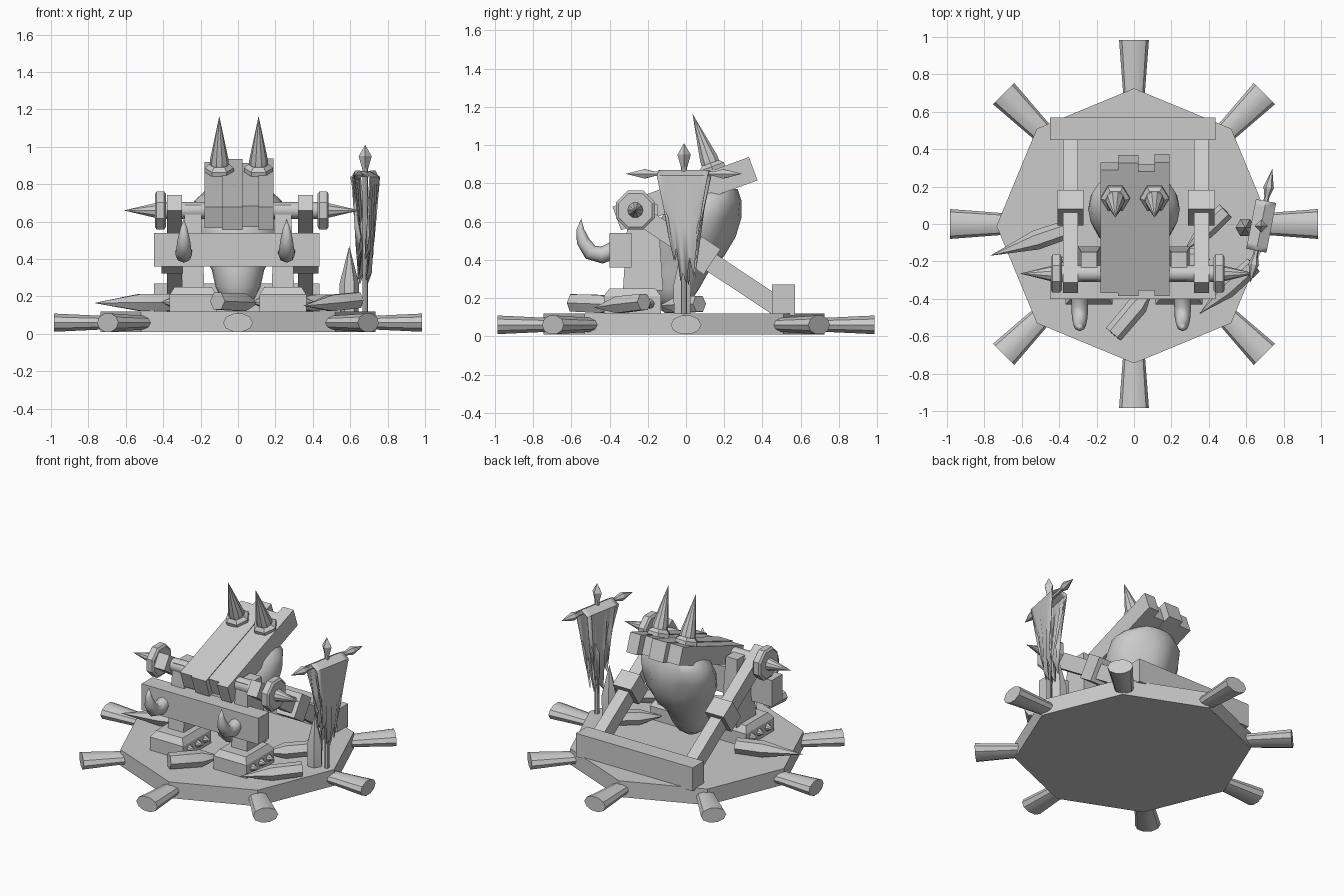
import bpy, bmesh, math
from mathutils import Vector, Matrix

if "Cube" in bpy.data.objects:
    bpy.data.objects.remove(bpy.data.objects["Cube"])

grey = bpy.data.materials.new("plain grey")
grey.diffuse_color = (0.6, 0.6, 0.6, 1)
grey.use_nodes = True
grey.node_tree.nodes["Principled BSDF"].inputs["Base Color"].default_value = grey.diffuse_color


def finish(name, bm, smooth=None):
    bmesh.ops.recalc_face_normals(bm, faces=bm.faces)
    me = bpy.data.meshes.new(name)
    bm.to_mesh(me)
    bm.free()
    me.materials.append(grey)
    ob = bpy.data.objects.new(name, me)
    bpy.context.collection.objects.link(ob)
    if smooth:
        bpy.context.view_layer.objects.active = ob
        ob.select_set(True)
        bpy.ops.object.shade_smooth_by_angle(angle=math.radians(smooth))
        ob.select_set(False)
    return ob


def box(name, lo, hi, taper=1.0):
    """Axis aligned block, optionally narrower at the top."""
    lo, hi = Vector(lo), Vector(hi)
    bm = bmesh.new()
    bmesh.ops.create_cube(bm, size=1)
    for v in bm.verts:
        k = taper if v.co.z > 0 else 1
        c = Vector((v.co.x * k, v.co.y * k, v.co.z))
        v.co = (lo + hi) / 2 + c * (hi - lo)
    return finish(name, bm)


def bar(name, a, b, width, thick):
    """Block running from a to b in the side plane, width along x."""
    a, b = Vector(a), Vector(b)
    d = b - a
    bm = bmesh.new()
    bmesh.ops.create_cube(bm, size=1)
    m = (Matrix.Translation((a + b) / 2) @ Matrix.Rotation(math.atan2(d.z, d.y), 4, 'X')
         @ Matrix.Diagonal((width, d.length, thick, 1)))
    bm.transform(m)
    return finish(name, bm)


def tube(name, path, radii, sides, smooth=None, turn=0.0, flat=1.0):
    """Loft of regular rings along a path; radius 0 closes to a point."""
    pts = [Vector(p) for p in path]
    bm = bmesh.new()
    rings = []
    for i, (p, r) in enumerate(zip(pts, radii)):
        d = pts[min(i + 1, len(pts) - 1)] - pts[max(i - 1, 0)]
        if d.length < 1e-6:
            d = pts[-1] - pts[0]
        d.normalize()
        side = d.cross(Vector((0, 0, 1)))
        side = side.normalized() if side.length > 1e-3 else Vector((1, 0, 0))
        up = side.cross(d)
        if r == 0:
            rings.append([bm.verts.new(p)])
            continue
        angs = [turn + 2 * math.pi * k / sides for k in range(sides)]
        rings.append([bm.verts.new(p + side * r * math.cos(t) + up * r * flat * math.sin(t)) for t in angs])
    for a, b in zip(rings, rings[1:]):
        for k in range(sides):
            j = (k + 1) % sides
            if len(b) == 1:
                bm.faces.new((a[k], a[j], b[0]))
            elif len(a) == 1:
                bm.faces.new((a[0], b[j], b[k]))
            else:
                bm.faces.new((a[k], a[j], b[j], b[k]))
    for r in (rings[0], rings[-1]):
        if len(r) > 2:
            bm.faces.new(r)
    return finish(name, bm, smooth)


def bullet(name, back, tip, r, body=0.5):
    a, b = Vector(back), Vector(tip)
    m = a.lerp(b, body)
    tube(name, [a, m, b], [r, r * 1.05, 0], 6, 25)


# Eight sided deck with eight flared handles
tube("deck", [(0, -0.01, 0.01), (0, -0.01, 0.12)], [0.735, 0.735], 8)
for k in range(8):
    t = k * math.pi / 4
    d = Vector((math.cos(t), math.sin(t), 0))
    z = Vector((0, 0, 0.06))
    tube("deck_handle", [d * 0.62 + z, d * 0.985 + z], [0.052, 0.08], 10, 35, flat=0.64)

# Rear and front cross beams
box("rear_beam", (-0.45, 0.45, 0.11), (0.435, 0.57, 0.27))
box("front_beam", (-0.45, -0.40, 0.36), (0.435, -0.285, 0.54))

# Sloping rails with collars
for x in (-0.34, 0.36):
    bar("sloping_rail", (x, 0.48, 0.155), (x, -0.34, 0.70), 0.08, 0.10)
    bar("rail_collar", (x, 0.137, 0.39), (x, 0.037, 0.456), 0.14, 0.16)

# Feet, posts, foot spikes and curved tusks
for s in (-1, 1):
    x = s * 0.24
    box("foot", (x - 0.125, -0.43, 0.12), (x + 0.125, -0.13, 0.21))
    box("foot_cap", (x - 0.125, -0.43, 0.21), (x + 0.125, -0.13, 0.25), 0.8)
    box("post", (x - 0.06, -0.33, 0.24), (x + 0.06, -0.12, 0.69), 0.72)
    for e in (-1, 1):
        for y in (-0.36, -0.27, -0.19):
            tube("foot_spike", [(x + e * 0.12, y, 0.17), (x + e * 0.17, y, 0.17)], [0.028, 0], 8, 35)
    x = -0.015 + s * 0.275
    tube("tusk", [(x, -0.38, 0.45), (x, -0.44, 0.425), (x, -0.50, 0.44), (x, -0.54, 0.50),
                  (x, -0.553, 0.56), (x, -0.548, 0.615)],
         [0.045, 0.045, 0.042, 0.034, 0.02, 0], 8, 50)

# Axle with octagonal discs and pointed ends
tube("axle", [(-0.40, -0.265, 0.66), (0.44, -0.265, 0.66)], [0.045] * 2, 12, 35)
for s in (-1, 1):
    def at(d):
        return (0.02 + s * d, -0.265, 0.66)
    tube("axle_disc", [at(0.405), at(0.415), at(0.455), at(0.465)], [0.095, 0.11, 0.11, 0.095], 8, turn=math.pi / 8)
    tube("axle_spike", [at(0.46), at(0.63)], [0.042, 0], 10, 35)

# Tilted roof of four planks with uneven ends
tilt = math.radians(20)
along = Vector((0, math.cos(tilt), math.sin(tilt)))
normal = Vector((0, -math.sin(tilt), math.cos(tilt)))
centre = Vector((0, -0.01, 0.745))
edges = (-0.18, -0.085, 0.025, 0.11, 0.19)
for i, (front, back) in enumerate(((-0.36, 0.34), (-0.375, 0.38), (-0.345, 0.33), (-0.375, 0.385))):
    x = Vector(((edges[i] + edges[i + 1]) / 2, 0, 0))
    bar("roof_plank", centre + x + along * front, centre + x + along * back,
        edges[i + 1] - edges[i], 0.13 if i % 2 else 0.12)

# Roof spikes on hexagonal sockets
for x in (-0.10, 0.11):
    p = Vector((x, 0.15, 0.845))
    tube("spike_socket", [p, p + normal * 0.045, p + normal * 0.065], [0.078, 0.078, 0.055], 6)
    tube("roof_spike", [p + normal * 0.06, p + normal * 0.09, p + normal * 0.34], [0.05, 0.05, 0], 10, 35)

# Skull shaped head hanging under the roof, as stacked ellipses: z, y, half width, half depth
bm = bmesh.new()
rings = []
n = 20
for z, y, rx, ry in ((0.155, -0.07, 0.04, 0.05), (0.19, -0.06, 0.09, 0.09), (0.25, -0.05, 0.12, 0.12),
                     (0.34, -0.03, 0.14, 0.15), (0.42, 0.02, 0.18, 0.18), (0.52, 0.05, 0.23, 0.21),
                     (0.62, 0.08, 0.245, 0.21), (0.71, 0.11, 0.235, 0.18), (0.77, 0.14, 0.17, 0.13)):
    ring = []
    for k in range(n):
        t = 2 * math.pi * k / n
        # shallow eye hollows facing the back
        eye = max(0, 1 - abs(abs(math.degrees(t) - 90) - 36) / 26) * max(0, 1 - abs(z - 0.58) / 0.1)
        f = 1 - 0.2 * eye
        ring.append(bm.verts.new((rx * f * math.cos(t), y + ry * f * math.sin(t), z)))
    rings.append(ring)
for a, b in zip(rings, rings[1:]):
    for k in range(n):
        bm.faces.new((a[k], a[(k + 1) % n], b[(k + 1) % n], b[k]))
bm.faces.new(rings[0])
bm.faces.new(rings[-1])
finish("hanging_head", bm, 60)

# Banner: pole, finial, pointed crossbar, and two ragged tapering sheets
turn = Matrix.Translation((0.68, -0.01, 0)) @ Matrix.Rotation(math.radians(-11), 4, 'Z')
tube("banner_pole", [(0.68, -0.01, 0.12), (0.68, -0.01, 0.90)], [0.015] * 2, 8, 35)
tube("banner_finial", [(0.68, -0.01, z) for z in (0.88, 0.95, 1.01)], [0.015, 0.035, 0], 4)
tube("banner_crossbar", [turn @ Vector((0, y, 0.85)) for y in (-0.31, -0.21, -0.16, 0.16, 0.21, 0.31)],
     [0, 0.028, 0.014, 0.014, 0.028, 0], 6)
hem = (0.52, 0.40, 0.46, 0.29, 0.33, 0.27, 0.42, 0.31, 0.50)
bm = bmesh.new()
cols = []
for i, h in enumerate(hem):
    u = i / 4 - 1
    wave = 0.012 * (-1) ** i
    col = []
    for s, zt in ((-1, 0.0), (-1, 0.5), (-1, 1.0), (0, 1.06), (1, 1.0), (1, 0.5), (1, 0.0)):
        z = h + (0.84 - h) * min(zt, 1) + (0.03 if s == 0 else 0)
        wide = 0.07 + 0.065 * min(zt, 1)
        col.append(bm.verts.new(turn @ Vector((s * (0.025 + 0.03 * min(zt, 1)) + wave * (1 - min(zt, 1)), u * wide, z))))
    cols.append(col)
for a, b in zip(cols, cols[1:]):
    for k in range(6):
        bm.faces.new((a[k], a[k + 1], b[k + 1], b[k]))
cloth = finish("banner_cloth", bm, 30)
solid = cloth.modifiers.new("thickness", 'SOLIDIFY')
solid.thickness = 0.008

# Pointed shells: one upright, the rest lying on the deck
bullet("upright_shell", (0.595, -0.02, 0.12), (0.595, -0.02, 0.47), 0.05, 0.42)
bullet("loose_shell", (-0.36, -0.03, 0.17), (-0.77, -0.17, 0.165), 0.05, 0.4)
bullet("loose_shell", (0.64, -0.22, 0.18), (0.35, -0.48, 0.15), 0.048, 0.5)
bullet("loose_shell", (-0.11, -0.59, 0.175), (0.11, -0.33, 0.165), 0.052, 0.6)
bullet("loose_shell", (0.49, 0.07, 0.17), (0.27, -0.14, 0.16), 0.048, 0.5)
